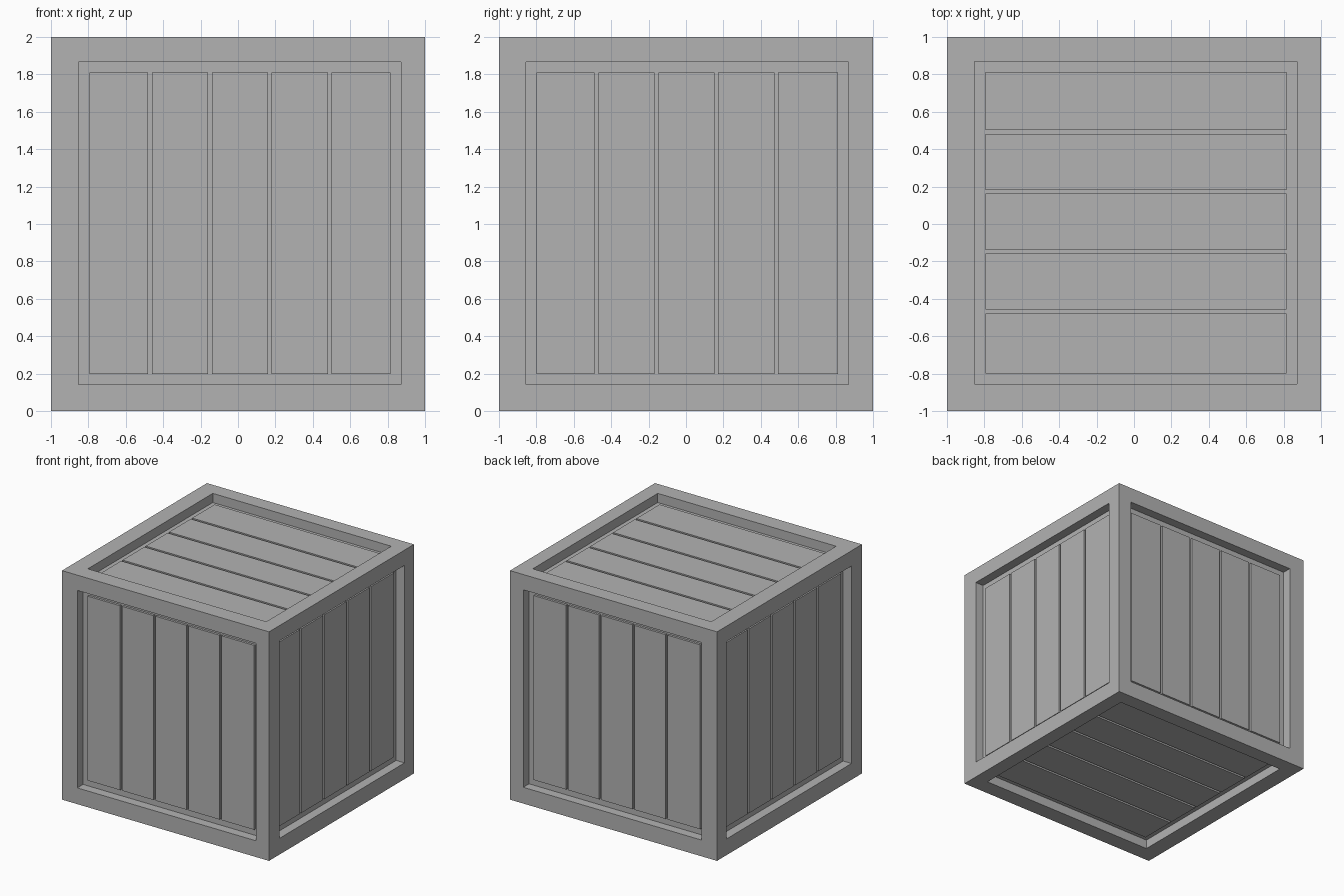
import bpy, bmesh
from mathutils import Vector

if "Cube" in bpy.data.objects:
    bpy.data.objects.remove(bpy.data.objects["Cube"], do_unlink=True)

RECESS, GROOVE_DEPTH, GROOVE = 0.06, 0.02, 0.02
PITCH = 0.32
CENTRE = Vector((0, 0, 1))
SHIFT = Vector((0.01, 0.007, 0.004))     # openings sit slightly off centre
OPEN = 0.805                             # half width of each opening

grey = bpy.data.materials.new("plain_grey")
grey.use_nodes = True
colour = (0.45, 0.45, 0.45, 1)
grey.diffuse_color = colour
grey.node_tree.nodes["Principled BSDF"].inputs["Base Color"].default_value = colour


def make_object(name, bm):
    bmesh.ops.recalc_face_normals(bm, faces=bm.faces)
    mesh = bpy.data.meshes.new(name)
    bm.to_mesh(mesh)
    bm.free()
    mesh.materials.append(grey)
    obj = bpy.data.objects.new(name, mesh)
    bpy.context.collection.objects.link(obj)
    return obj


def add_box(bm, low, high):
    verts = bmesh.ops.create_cube(bm, size=1)["verts"]
    for v in verts:
        v.co = Vector([h if c > 0 else l for c, l, h in zip(v.co, low, high)])


# Crate frame: a cube with a pocket sunk into every side
bm = bmesh.new()
bmesh.ops.create_cube(bm, size=2)
sides = list(bm.faces)
bmesh.ops.inset_individual(bm, faces=sides, thickness=1 - OPEN)
normals = [f.normal.copy() for f in sides]
for face, n in zip(sides, normals):
    for v in face.verts:
        v.co += Vector([0 if abs(a) > 0.5 else s for a, s in zip(n, SHIFT)])
floors = bmesh.ops.extrude_discrete_faces(bm, faces=sides)["faces"]
for face in floors:
    face.normal_update()
    n = face.normal.copy()
    for v in face.verts:
        v.co -= n * (RECESS + GROOVE_DEPTH)
bmesh.ops.translate(bm, verts=bm.verts, vec=CENTRE)
make_object("crate_frame", bm)


# Plank panels: five boards with narrow gaps in each pocket
def plank_panel(name, axis, sign, across, middle):
    bm = bmesh.new()
    low, high = SHIFT - Vector([OPEN] * 3), SHIFT + Vector([OPEN] * 3)
    depths = sorted((sign * (1 - RECESS), sign * (1 - RECESS - GROOVE_DEPTH)))
    low[axis], high[axis] = depths
    gaps = [middle + PITCH * (i - 1.5) for i in range(4)]
    starts = [low[across]] + [g + GROOVE / 2 for g in gaps]
    ends = [g - GROOVE / 2 for g in gaps] + [high[across]]
    for start, end in zip(starts, ends):
        low[across], high[across] = start, end
        add_box(bm, low + CENTRE, high + CENTRE)
    make_object(name, bm)


X, Y, Z = range(3)
plank_panel("front_planks", Y, -1, X, 0.01)
plank_panel("back_planks", Y, 1, X, 0.01)
plank_panel("right_planks", X, -1, Y, 0.002)
plank_panel("left_planks", X, 1, Y, 0.002)
plank_panel("top_planks", Z, 1, Y, 0.012)
plank_panel("bottom_planks", Z, -1, Y, 0.012)
